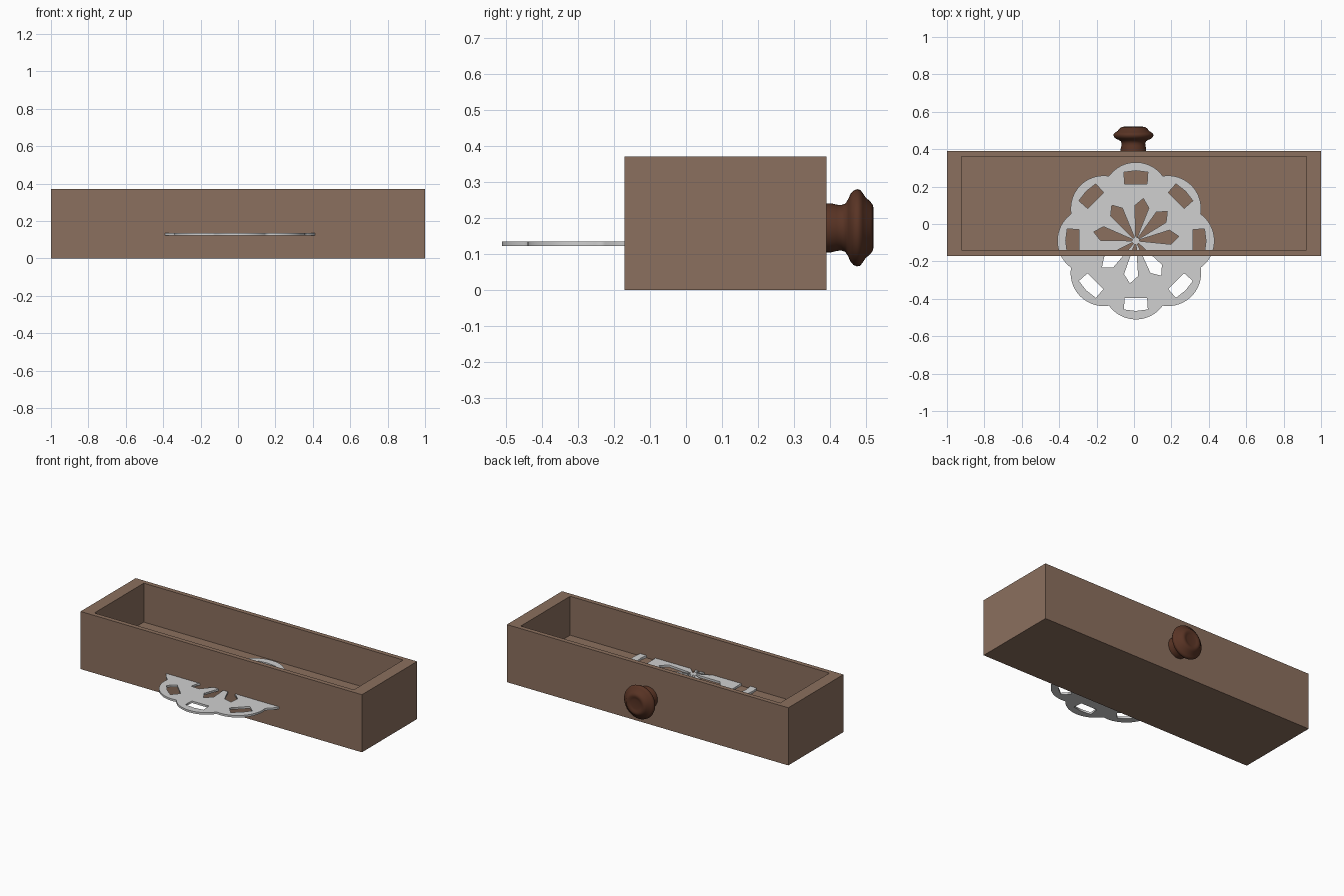
import bpy, bmesh, math
from mathutils import Matrix, Vector

if "Cube" in bpy.data.objects:
    bpy.data.objects.remove(bpy.data.objects["Cube"])


def material(name, rgb):
    m = bpy.data.materials.new(name)
    m.diffuse_color = (*rgb, 1)
    m.use_nodes = True
    m.node_tree.nodes["Principled BSDF"].inputs["Base Color"].default_value = m.diffuse_color
    return m


WOOD = material("brown wood", (0.26, 0.16, 0.112))
DARK = material("dark turned wood", (0.1, 0.034, 0.018))
SILVER = material("silver metal", (0.63, 0.63, 0.63))


def mesh_object(name, bm, mat):
    bmesh.ops.recalc_face_normals(bm, faces=bm.faces)
    me = bpy.data.meshes.new(name)
    bm.to_mesh(me)
    bm.free()
    me.materials.append(mat)
    ob = bpy.data.objects.new(name, me)
    bpy.context.collection.objects.link(ob)
    return ob


# Drawer box: block whose top is inset to the rim and sunk to the floor
X, Y0, Y1, H, FLOOR = 1.0, -0.17, 0.39, 0.37, 0.12
bm = bmesh.new()
bmesh.ops.create_cube(bm, size=1, matrix=Matrix.Translation((0, (Y0 + Y1) / 2, H / 2))
                      @ Matrix.Diagonal((2 * X, Y1 - Y0, H, 1)))
bm.normal_update()
top = max(bm.faces, key=lambda f: f.calc_center_median().z)
bmesh.ops.inset_region(bm, faces=[top], thickness=0.042)
for v in top.verts:
    v.co.x = math.copysign(0.922, v.co.x)
new = bmesh.ops.extrude_discrete_faces(bm, faces=[top])["faces"][0]
for v in new.verts:
    v.co.z = FLOOR
mesh_object("drawer_box", bm, WOOD)

# Turned knob: profile of (radius, y) spun round the y axis
profile = [(0, 0.385), (0.068, 0.385), (0.068, 0.402), (0.064, 0.418), (0.063, 0.43),
           (0.067, 0.442), (0.08, 0.45), (0.094, 0.456), (0.103, 0.464), (0.107, 0.474),
           (0.105, 0.483), (0.096, 0.49), (0.084, 0.498), (0.073, 0.511), (0.063, 0.518),
           (0.052, 0.52), (0.042, 0.516), (0.03, 0.514), (0, 0.514)]
bm = bmesh.new()
verts = [bm.verts.new((-0.003 + r, y, 0.173)) for r, y in profile]
edges = [bm.edges.new(p) for p in zip(verts, verts[1:])]
bmesh.ops.spin(bm, geom=verts + edges, cent=(-0.003, 0, 0.173), axis=(0, 1, 0),
               angle=2 * math.pi, steps=40)
bmesh.ops.remove_doubles(bm, verts=bm.verts, dist=0.0005)
knob = mesh_object("knob", bm, DARK)

# Pierced rosette plate: scalloped outline with holes, filled as a 2D curve
curve = bpy.data.curves.new("rosette_plate", "CURVE")
curve.dimensions = "2D"
curve.fill_mode = "BOTH"
curve.extrude = 0.0065


def add_loop(points):
    s = curve.splines.new("POLY")
    s.points.add(len(points) - 1)
    for p, (x, y) in zip(s.points, points):
        p.co = (x, y, 0, 1)
    s.use_cyclic_u = True


def radial(points, degrees):
    a = math.radians(degrees)
    c, s = math.cos(a), math.sin(a)
    add_loop([(x * c - y * s, x * s + y * c) for x, y in points])


outline = []
for i in range(160):
    a = 2 * math.pi * i / 160
    t = (a + math.pi / 8) % (math.pi / 4) - math.pi / 8
    r = 0.243 * math.cos(t) + math.sqrt(0.177 ** 2 - (0.243 * math.sin(t)) ** 2)
    outline.append((r * math.cos(a), r * math.sin(a)))
add_loop(outline)
# window in each scallop
for k in range(8):
    radial([(0.305, -0.06), (0.367, -0.064), (0.375, 0), (0.367, 0.064), (0.305, 0.06)], 45 * k)
# tapering petals round the centre
for a in (6, 43, 80, 124, 168, 218, 262, 306):
    radial([(0.02, -0.004), (0.185, -0.038), (0.23, 0), (0.185, 0.038), (0.02, 0.004)], a)

temp = bpy.data.objects.new("rosette_curve", curve)
bpy.context.collection.objects.link(temp)
bpy.context.view_layer.update()
me = bpy.data.meshes.new_from_object(temp.evaluated_get(bpy.context.evaluated_depsgraph_get()))
bpy.data.objects.remove(temp)
me.materials.clear()
me.materials.append(SILVER)
plate = bpy.data.objects.new("rosette_plate", me)
plate.location = Vector((0.01, -0.09, 0.1285))
bpy.context.collection.objects.link(plate)

# Smooth shading on the turned knob only
bpy.ops.object.select_all(action="DESELECT")
knob.select_set(True)
bpy.context.view_layer.objects.active = knob
bpy.ops.object.shade_smooth_by_angle(angle=math.radians(40))
